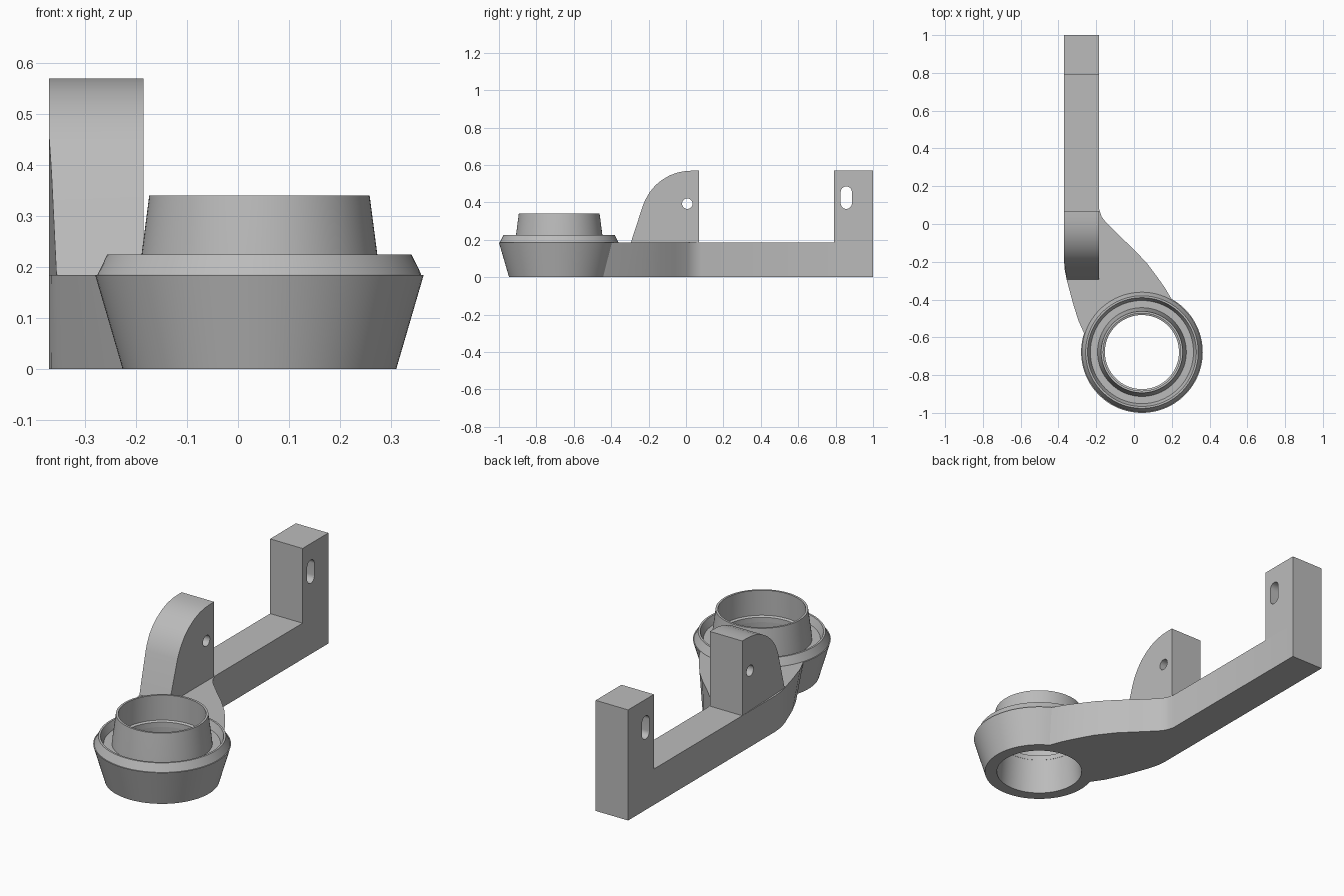
import bpy, bmesh, math
from mathutils import Vector

cube = bpy.data.objects.get("Cube")
if cube:
    bpy.data.objects.remove(cube, do_unlink=True)

GREY = (0.5, 0.5, 0.5, 1)
mat = bpy.data.materials.new("plain grey")
mat.use_nodes = True
mat.diffuse_color = GREY
mat.node_tree.nodes["Principled BSDF"].inputs["Base Color"].default_value = GREY

CENTRE = Vector((0.042, -0.678))       # axis of the ring
LEFT, RIGHT, DECK = -0.37, -0.185, 0.185
RING, FOOT = 0.322, 0.268              # ring radius at deck and at base


def make_object(name, bm):
    bmesh.ops.recalc_face_normals(bm, faces=bm.faces)
    mesh = bpy.data.meshes.new(name)
    bm.to_mesh(mesh)
    bm.free()
    ob = bpy.data.objects.new(name, mesh)
    bpy.context.collection.objects.link(ob)
    mesh.materials.append(mat)
    return ob


def loft(name, loop_a, loop_b):
    """Solid between two outlines with equal point counts."""
    bm = bmesh.new()
    a = [bm.verts.new(p) for p in loop_a]
    b = [bm.verts.new(p) for p in loop_b]
    bm.faces.new(a)
    bm.faces.new(b)
    for i in range(len(a)):
        j = (i + 1) % len(a)
        bm.faces.new((a[i], a[j], b[j], b[i]))
    return make_object(name, bm)


def cut(ob, cutter):
    mod = ob.modifiers.new("cut", 'BOOLEAN')
    mod.operation = 'DIFFERENCE'
    mod.solver = 'EXACT'
    mod.object = cutter
    activate(ob)
    bpy.ops.object.modifier_apply(modifier=mod.name)
    bpy.data.objects.remove(cutter, do_unlink=True)


def activate(ob):
    bpy.ops.object.select_all(action='DESELECT')
    ob.select_set(True)
    bpy.context.view_layer.objects.active = ob


def circle(r, z, n=96):
    return [(CENTRE.x + r * math.cos(math.tau * i / n),
             CENTRE.y + r * math.sin(math.tau * i / n), z) for i in range(n)]


def slot_cutter(y, z, r, half):
    """Round or long hole running along x."""
    pts = []
    for i in range(34):
        a = math.pi * (i if i < 17 else i - 1) / 16
        pts.append((y + r * math.cos(a), z + r * math.sin(a) + (half if i < 17 else -half)))
    if half == 0:
        pts = pts[:16] + pts[17:33]
    return loft("cutter", [(-0.5, *p) for p in pts], [(0, *p) for p in pts])


# Base arm: straight bar flaring into the tapered ring body
outline = [Vector(p) for p in ((LEFT, 1), (LEFT, -0.2), (-0.366, -0.25),
                               (-0.355, -0.3), (-0.323, -0.42), (-0.295, -0.51))]
for i in range(73):
    a = math.radians(162 + (421 - 162) * i / 72)
    outline.append(CENTRE + RING * Vector((math.cos(a), math.sin(a))))
outline += [Vector(p) for p in ((0.165, -0.34), (0.13, -0.29), (0.07, -0.21), (0, -0.135),
                                (-0.08, -0.06), (-0.15, 0.01), (-0.172, 0.04),
                                (RIGHT, 0.08), (RIGHT, 1))]


def foot_point(p):
    d = (p - CENTRE).length
    t = min(1, max(0, (0.62 - d) / (0.62 - RING))) ** 2
    return CENTRE + (p - CENTRE) * (1 - t * (1 - FOOT / RING))


arm = loft("base_arm", [(*foot_point(p), 0) for p in outline],
           [(*p, DECK) for p in outline])
cut(arm, loft("cutter", circle(0.21, -0.01), circle(0.196, DECK + 0.01)))

# Rim lip, groove and collar turned about the ring axis
profile = [(0.317, 0.18), (0.317, 0.186), (0.298, 0.225), (0.288, 0.225), (0.273, 0.187),
           (0.235, 0.187), (0.231, 0.225), (0.216, 0.34), (0.205, 0.34),
           (0.208, 0.21), (0.196, 0.205), (0.196, 0.18)]
bm = bmesh.new()
rings = [[bm.verts.new(p) for p in circle(r, z)] for r, z in profile]
for k, ring in enumerate(rings):
    nxt = rings[(k + 1) % len(rings)]
    for i in range(len(ring)):
        bm.faces.new((ring[i - 1], ring[i], nxt[i], nxt[i - 1]))
collar = make_object("rim_and_collar", bm)

# Curved front lug, its outer side following the arm
lug_side = [(-0.295, DECK), (-0.23, 0.385), (-0.217, 0.415), (-0.195, 0.453), (-0.165, 0.49),
            (-0.13, 0.519), (-0.09, 0.543), (-0.045, 0.56), (0, 0.568), (0.04, 0.57),
            (0.07, 0.57), (0.07, DECK)]
lug = loft("front_lug",
           [(LEFT + max(0, -0.2 - y) * 0.15, y, z) for y, z in lug_side],
           [(RIGHT, y, z) for y, z in lug_side])
cut(lug, slot_cutter(0.007, 0.393, 0.028, 0))

# Rear post with a long slot
post_side = [(0.79, DECK), (0.79, 0.57), (1, 0.57), (1, DECK)]
post = loft("rear_post", [(LEFT, *p) for p in post_side], [(RIGHT, *p) for p in post_side])
cut(post, slot_cutter(0.857, 0.425, 0.03, 0.03))

for ob in (arm, collar, lug, post):
    activate(ob)
    bpy.ops.object.shade_smooth_by_angle(angle=math.radians(25))
